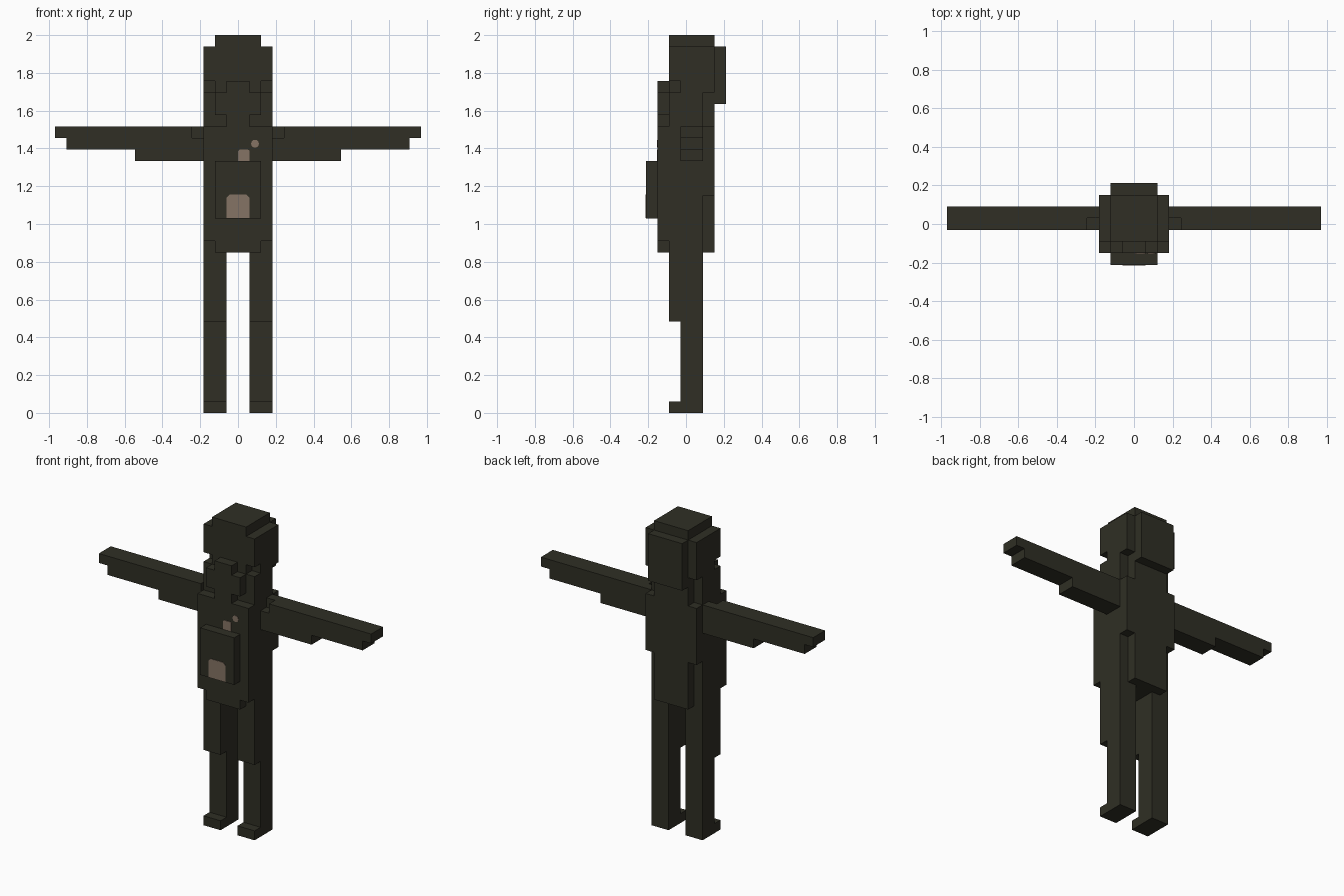
import bpy, bmesh, math
from mathutils import Vector

if "Cube" in bpy.data.objects:
    bpy.data.objects.remove(bpy.data.objects["Cube"])

U = 2 / 33          # one block
cells = {}          # block -> part name


def fill(part, x, y, z):
    for i in range(*x):
        for j in range(*y):
            for k in range(*z):
                cells[(i, j, k)] = part


def carve(x, y, z):
    for i in range(*x):
        for j in range(*y):
            for k in range(*z):
                cells.pop((i, j, k), None)


def material(name, rgb):
    m = bpy.data.materials.new(name)
    m.diffuse_color = (*rgb, 1)
    m.use_nodes = True
    m.node_tree.nodes["Principled BSDF"].inputs["Base Color"].default_value = m.diffuse_color
    return m


dark = material("dark olive", (0.029, 0.028, 0.018))
tan = material("dusty tan", (0.235, 0.175, 0.130))

# legs, with feet and thicker thighs (right side is mirrored)
for side, x in (("left", (-3, -1)), ("right", (1, 3))):
    fill(side + "_leg", x, (2, 5), (0, 1))
    fill(side + "_leg", x, (3, 5), (1, 8))
    fill(side + "_leg", x, (2, 5), (8, 14))

# torso core, front plate, back plate
fill("torso", (-3, 3), (2, 5), (14, 25))
fill("torso", (-3, 3), (1, 2), (15, 25))
fill("torso", (-2, 2), (1, 2), (14, 15))
fill("torso", (-3, 3), (5, 6), (19, 25))
fill("torso", (-2, 2), (5, 6), (14, 19))

# belly pouch
fill("belly_pouch", (-2, 2), (0, 1), (17, 22))

# neck and chin piece
fill("neck", (-3, 3), (2, 5), (25, 28))
fill("neck", (-2, 2), (5, 6), (25, 28))
fill("chin_piece", (-2, 2), (1, 2), (26, 28))
fill("chin_piece", (-1, 1), (1, 2), (25, 29))

# head with cheek notches, crown and back hump
fill("head", (-3, 3), (2, 6), (28, 32))
fill("head", (-2, 2), (2, 6), (32, 33))
fill("back_of_head", (-2, 2), (6, 7), (27, 32))
for x in ((-3, -2), (2, 3)):
    carve(x, (2, 3), (28, 29))

# stepped arms with a notch at each shoulder
for length, z in ((9, 22), (15, 23), (16, 24)):
    fill("right_arm", (3, length), (3, 5), (z, z + 1))
    fill("left_arm", (-length, -3), (3, 5), (z, z + 1))
for x in ((-4, -3), (3, 4)):
    carve(x, (3, 4), (24, 25))


def build(part):
    """Mesh only the exposed block faces of one part."""
    bm = bmesh.new()
    for c in [c for c, p in cells.items() if p == part]:
        for axis in range(3):
            for s in (0, 1):
                n = list(c)
                n[axis] += 1 if s else -1
                if tuple(n) in cells:
                    continue
                corners = []
                for a, b in ((0, 0), (1, 0), (1, 1), (0, 1)):
                    v = list(c)
                    v[axis] += s
                    v[(axis + 1) % 3] += a
                    v[(axis + 2) % 3] += b
                    corners.append(bm.verts.new((v[0] * U, (v[1] - 3.5) * U, v[2] * U)))
                bm.faces.new(corners if s else corners[::-1])
    bmesh.ops.remove_doubles(bm, verts=bm.verts, dist=1e-4)
    bmesh.ops.dissolve_limit(bm, angle_limit=0.01, verts=bm.verts, edges=bm.edges)
    finish(bm, part, dark)


def finish(bm, name, mat):
    me = bpy.data.meshes.new(name)
    bm.to_mesh(me)
    bm.free()
    me.materials.append(mat)
    bpy.context.collection.objects.link(bpy.data.objects.new(name, me))


def patch(name, points, y):
    """Thin painted plate facing the front."""
    bm = bmesh.new()
    f = bm.faces.new([bm.verts.new((x, y, z)) for x, z in points])
    out = bmesh.ops.extrude_face_region(bm, geom=[f])["geom"]
    bmesh.ops.translate(bm, vec=Vector((0, -0.003, 0)),
                        verts=[v for v in out if isinstance(v, bmesh.types.BMVert)])
    bmesh.ops.recalc_face_normals(bm, faces=bm.faces)
    finish(bm, name, tan)


for part in sorted(set(cells.values())):
    build(part)

# tan markings on pouch and chest
patch("pouch_marking", [(-.06, 1.032), (.06, 1.032), (.06, 1.14), (.045, 1.155),
                        (-.045, 1.155), (-.06, 1.14)], -3.5 * U)
patch("chest_marking", [(.001, 1.334), (.06, 1.334), (.06, 1.39), (.05, 1.395),
                        (.01, 1.395), (.001, 1.385)], -2.5 * U)
patch("chest_dot", [(.09 + .021 * math.cos(a * math.pi / 6), 1.425 + .021 * math.sin(a * math.pi / 6))
                    for a in range(12)], -2.5 * U)
